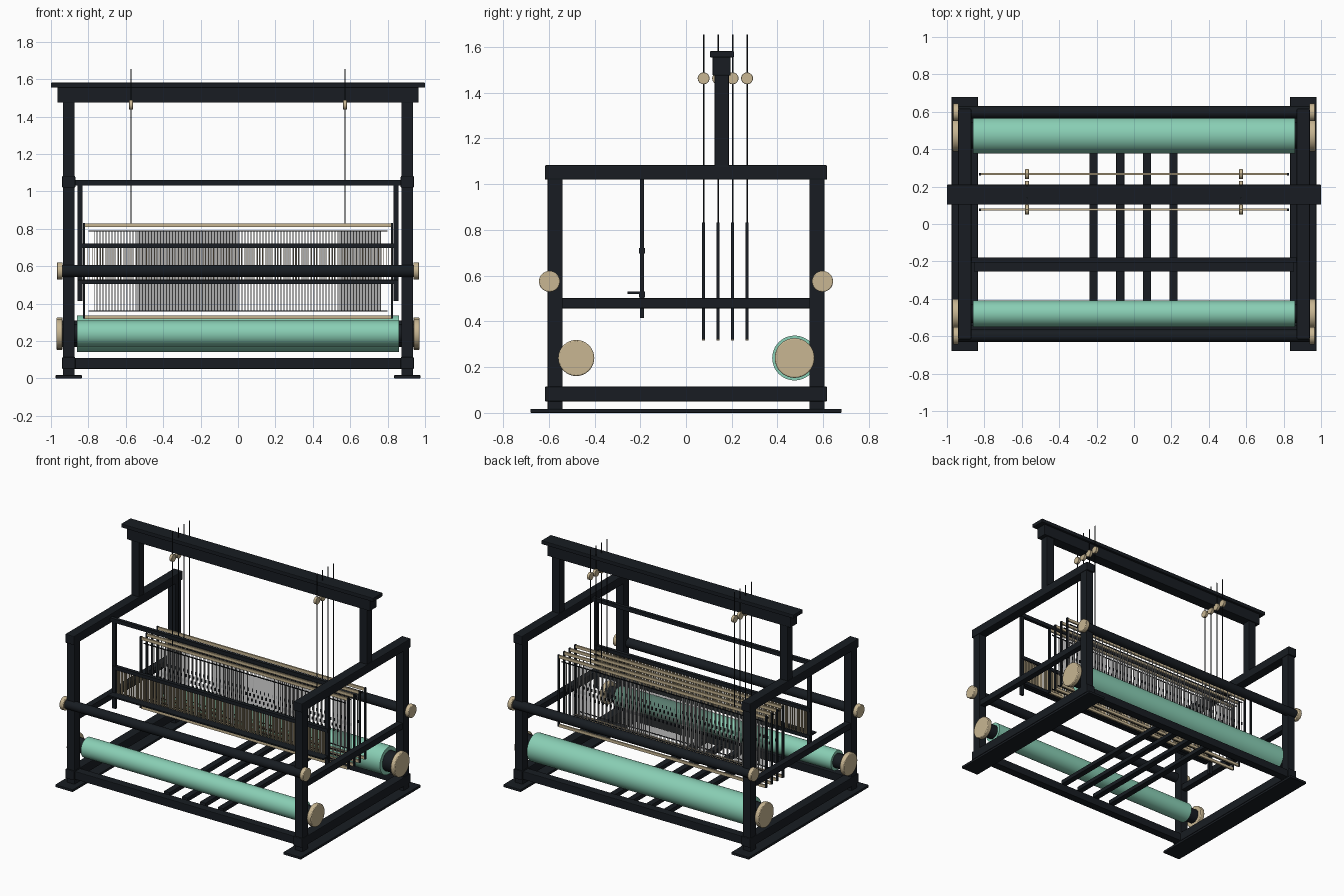
import bpy, bmesh, math
from mathutils import Matrix, Vector

if "Cube" in bpy.data.objects:
    bpy.data.objects.remove(bpy.data.objects["Cube"])


def material(name, rgb):
    m = bpy.data.materials.new(name)
    m.diffuse_color = (*rgb, 1)
    m.use_nodes = True
    m.node_tree.nodes["Principled BSDF"].inputs["Base Color"].default_value = m.diffuse_color
    return m


BLACK = material("black_wood", (0.009, 0.012, 0.016))
TAN = material("pale_wood", (0.58, 0.47, 0.29))
MINT = material("mint_cloth", (0.25, 0.62, 0.46))


def finish(name, bm, mat, bevel=0.0, smooth=False):
    me = bpy.data.meshes.new(name)
    bm.to_mesh(me)
    bm.free()
    ob = bpy.data.objects.new(name, me)
    bpy.context.collection.objects.link(ob)
    if mat:
        me.materials.append(mat)
    if smooth:
        bpy.ops.object.select_all(action='DESELECT')
        ob.select_set(True)
        bpy.context.view_layer.objects.active = ob
        bpy.ops.object.shade_smooth_by_angle(angle=math.radians(40))
    if bevel:
        b = ob.modifiers.new("Bevel", 'BEVEL')
        b.width, b.segments = bevel, 2
    return ob


def add_box(bm, x0, x1, y0, y1, z0, z1):
    mid = Vector(((x0 + x1) / 2, (y0 + y1) / 2, (z0 + z1) / 2))
    bmesh.ops.create_cube(bm, size=1, matrix=Matrix.Translation(mid)
                          @ Matrix.Diagonal((x1 - x0, y1 - y0, z1 - z0, 1)))


def boxes(name, mat, *dims, bevel=0.0):
    bm = bmesh.new()
    for d in dims:
        add_box(bm, *d)
    return finish(name, bm, mat, bevel)


def rod(name, mat, p, q, r, n=32, bevel=0.0):
    p, q = Vector(p), Vector(q)
    bm = bmesh.new()
    m = Matrix.Translation((p + q) / 2) @ (q - p).to_track_quat('Z', 'Y').to_matrix().to_4x4()
    bmesh.ops.create_cone(bm, cap_ends=True, segments=n, radius1=r, radius2=r,
                          depth=(q - p).length, matrix=m)
    return finish(name, bm, mat, bevel, True)


# side frames
for s, side in ((-1, "left"), (1, "right")):
    def span(c, w):
        return s * c - w / 2, s * c + w / 2
    X, XW = span(0.905, 0.062), span(0.905, 0.07)
    boxes(side + "_foot", BLACK, (*span(0.905, 0.14), -0.68, 0.68, 0, 0.018), bevel=0.003)
    for y, end in ((-0.572, "front"), (0.572, "back")):
        boxes(f"{side}_{end}_post", BLACK, (*X, y - 0.033, y + 0.033, 0.015, 1.03), bevel=0.004)
    boxes(side + "_top_rail", BLACK, (*XW, -0.617, 0.617, 1.02, 1.083), bevel=0.005)
    boxes(side + "_middle_rail", BLACK, (*span(0.905, 0.045), -0.55, 0.55, 0.457, 0.502), bevel=0.003)
    boxes(side + "_bottom_rail", BLACK, (*XW, -0.617, 0.617, 0.05, 0.115), bevel=0.005)
    boxes(side + "_castle_post", BLACK, (*X, 0.125, 0.187, 1.07, 1.49), bevel=0.004)

# castle beam and cap
boxes("castle_beam", BLACK, (-0.965, 0.965, 0.116, 0.195, 1.475, 1.556), bevel=0.004)
boxes("castle_cap", BLACK, (-1, 1, 0.104, 0.21, 1.555, 1.582), bevel=0.004)

# cross beams, rollers and their end knobs
for y, name, yr, rr, kr in ((-1, "front", -0.48, 0.07, 0.079), (1, "back", 0.475, 0.098, 0.087)):
    boxes(name + "_bottom_beam", BLACK,
          (-0.88, 0.88, y * 0.572 - 0.03, y * 0.572 + 0.03, 0.052, 0.11), bevel=0.004)
    rod(name + "_round_beam", BLACK, (-0.94, y * 0.597, 0.575), (0.94, y * 0.597, 0.575), 0.033)
    rod(name + "_roller_core", BLACK, (-0.945, yr, 0.24), (0.945, yr, 0.24), rr * 0.72)
    rod(name + "_cloth_roll", MINT, (-0.862, yr, 0.24), (0.862, yr, 0.24), rr, 48)
    for s, side in ((-1, "left"), (1, "right")):
        rod(f"{name}_{side}_beam_knob", TAN, (s * 0.937, y * 0.597, 0.575),
            (s * 0.968, y * 0.597, 0.575), 0.046, bevel=0.004)
        rod(f"{name}_{side}_roller_knob", TAN, (s * 0.937, yr, 0.24),
            (s * 0.97, yr, 0.24), kr, bevel=0.005)

# treadles
for i in range(4):
    x = -0.216 + i * 0.1425
    boxes(f"treadle_{i + 1}", BLACK, (x - 0.022, x + 0.022, -0.5, 0.56, 0.07, 0.1), bevel=0.003)

# hanging beater with reed
boxes("beater_top_bar", BLACK, (-0.875, 0.875, -0.205, -0.18, 1.033, 1.06))
boxes("beater_arms", BLACK, *[(s * 0.845 - 0.014, s * 0.845 + 0.014, -0.202, -0.184, 0.415, 1.045)
                              for s in (-1, 1)])
boxes("reed_cap", BLACK, (-0.855, 0.855, -0.206, -0.18, 0.697, 0.722))
boxes("reed_base", BLACK, (-0.855, 0.855, -0.206, -0.18, 0.505, 0.53))
boxes("shuttle_race", BLACK, (-0.855, 0.855, -0.255, -0.185, 0.52, 0.53))
N = 120
boxes("reed_dents", TAN, *[(x - 0.0015, x + 0.0015, -0.199, -0.187, 0.525, 0.7)
                           for x in (-0.82 + 1.64 * i / (N - 1) for i in range(N))])

# four heddle shafts with cords and pulleys
for k in range(4):
    y = 0.077 + k * 0.0633
    n = f"shaft_{k + 1}"
    boxes(n + "_rails", TAN, *[(-0.82, 0.82, y - 0.006, y + 0.006, z - 0.01, z + 0.01)
                               for z in (0.327, 0.82)])
    boxes(n + "_ends", BLACK, *[(s * 0.823 - 0.006, s * 0.823 + 0.006, y - 0.007, y + 0.007, 0.32, 0.832)
                                for s in (-1, 1)])
    boxes(n + "_heddle_bars", BLACK, *[(-0.8, 0.8, y - 0.003, y + 0.003, z - 0.003, z + 0.003)
                                       for z in (0.36, 0.788)])
    xs = [-0.766 + k * 0.008 + 0.032 * i for i in range(48)]
    boxes(n + "_heddles", None, *[(x - 0.002, x + 0.002, y - 0.0015, y + 0.0015, 0.36, 0.788)
                                  for x in xs])
    boxes(n + "_heddle_eyes", BLACK, *[(x - 0.003, x + 0.003, y - 0.003, y + 0.003, 0.563, 0.585)
                                       for x in xs])
    for s, side in ((-1, "left"), (1, "right")):
        x = s * 0.572
        rod(f"{n}_{side}_cord", BLACK, (x, y, 0.825), (x, y, 1.655), 0.0032, 8)
        rod(f"{n}_{side}_pulley", TAN, (x - 0.01, y, 1.463), (x + 0.01, y, 1.463), 0.026, 24, 0.002)
